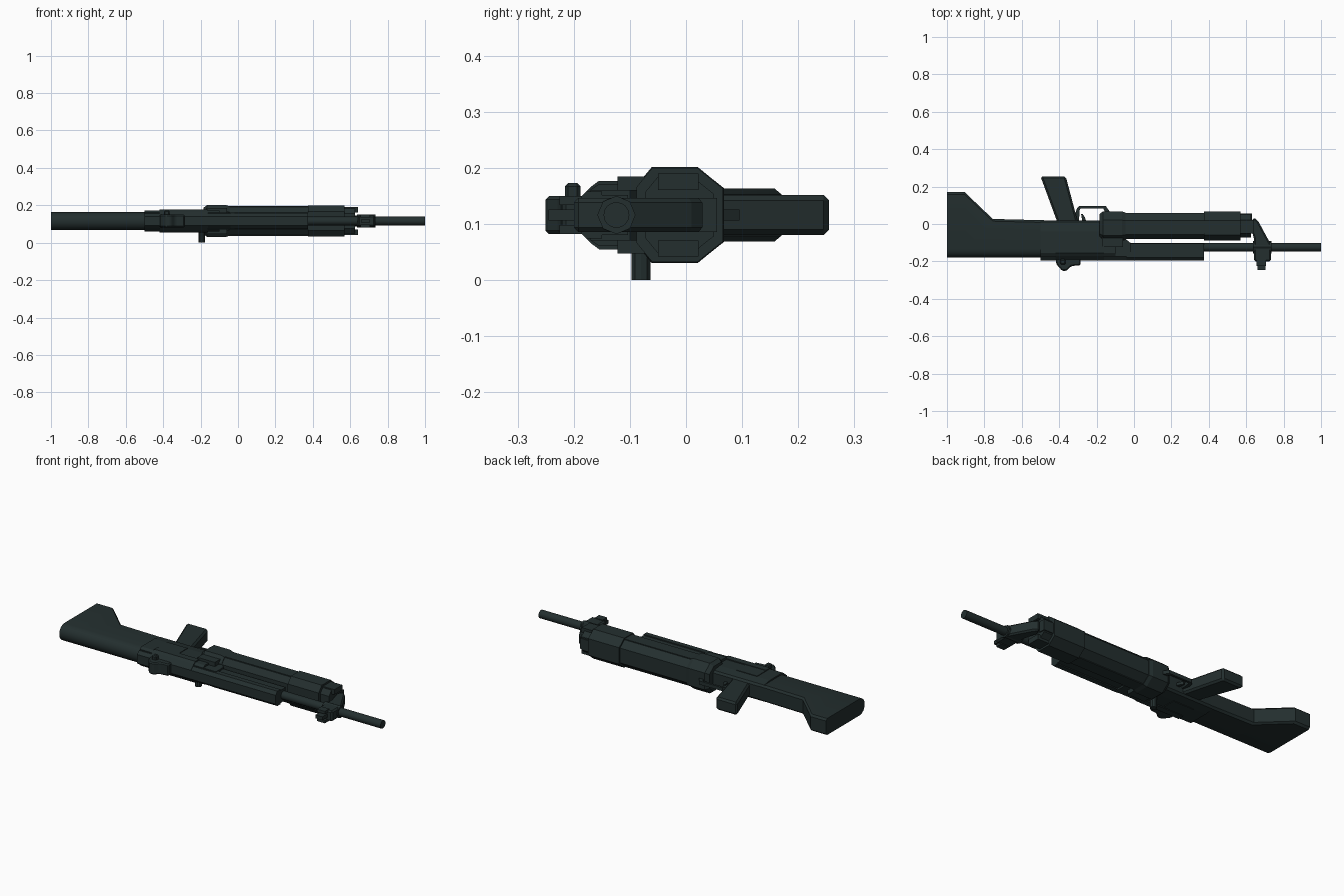
import bpy, bmesh, math

if "Cube" in bpy.data.objects:
    bpy.data.objects.remove(bpy.data.objects["Cube"])

CZ = 0.116  # mid plane of the rifle lying on its side


def material(name, rgb):
    m = bpy.data.materials.new(name)
    m.diffuse_color = (*rgb, 1)
    m.use_nodes = True
    m.node_tree.nodes["Principled BSDF"].inputs["Base Color"].default_value = m.diffuse_color
    return m


GREEN = material("dark green grey", (0.017, 0.028, 0.028))


def finish(name, bm, smooth=False, bevel=0):
    bmesh.ops.recalc_face_normals(bm, faces=bm.faces)
    me = bpy.data.meshes.new(name)
    bm.to_mesh(me)
    bm.free()
    me.materials.append(GREEN)
    ob = bpy.data.objects.new(name, me)
    bpy.context.collection.objects.link(ob)
    if bevel:
        b = ob.modifiers.new("bevel", 'BEVEL')
        b.width, b.segments, b.limit_method = bevel, 1, 'ANGLE'
    if smooth:
        bpy.context.view_layer.objects.active = ob
        ob.select_set(True)
        bpy.ops.object.shade_smooth_by_angle(angle=math.radians(35))
        ob.select_set(False)
    return ob


def loft(name, rings, smooth=False, bevel=0):
    bm = bmesh.new()
    rs = [[bm.verts.new(p) for p in r] for r in rings]
    n = len(rs[0])
    for a, b in zip(rs, rs[1:]):
        for i in range(n):
            bm.faces.new((a[i], a[(i + 1) % n], b[(i + 1) % n], b[i]))
    bm.faces.new(rs[0][::-1])
    bm.faces.new(rs[-1])
    return finish(name, bm, smooth, bevel)


def plate(name, pts, half, zc=CZ, bevel=0):
    """Side profile in x, y extruded through the thickness."""
    return loft(name, [[(x, y, z) for x, y in pts] for z in (zc - half, zc + half)], bevel=bevel)


def box(name, x0, x1, y0, y1, z0, z1, bevel=0):
    return plate(name, [(x0, y0), (x1, y0), (x1, y1), (x0, y1)], (z1 - z0) / 2, (z0 + z1) / 2, bevel)


def mirrored(half):
    """Half section (y, height above mid plane) mirrored to a closed ring."""
    return half + [(y, -h) for y, h in reversed(half)]


def bar(name, half, xs):
    ring = mirrored(half)
    return loft(name, [[(x, y, CZ + h) for y, h in ring] for x in xs])


def rod(name, x0, x1, y, r, sides=16):
    rings = [[(x, y + r * math.cos(2 * math.pi * i / sides), CZ + r * math.sin(2 * math.pi * i / sides))
              for i in range(sides)] for x in (x0, x1)]
    return loft(name, rings, smooth=True)


# Shoulder stock: rounded spine, lower edge drops to the toe
def stock_ring(x, low, w=0.047):
    arc = [(-0.135 - 0.045 * math.cos(a), w * math.sin(a))
           for a in [math.radians(d) for d in (9, 27, 45, 63, 90)]]
    return [(x, y, CZ + h) for y, h in mirrored(arc + [(low - 0.012, w), (low, w - 0.010)])]


loft("stock", [stock_ring(-1, 0.17), stock_ring(-0.905, 0.17),
               stock_ring(-0.755, 0.027), stock_ring(-0.48, 0.02)], smooth=True)

# Receiver body and its chamfered upper cover
bar("receiver", [(-0.17, 0.045), (-0.155, 0.055), (-0.04, 0.055), (0.01, 0.047), (0.02, 0.036)], (-0.5, -0.1))
bar("receiver_cover", [(-0.195, 0.025), (-0.17, 0.05), (-0.155, 0.061), (-0.12, 0.061)], (-0.42, -0.16))
bar("top_spine", [(-0.195, 0.025), (-0.175, 0.04), (-0.15, 0.04)], (-0.5, -0.02))
plate("receiver_nose", [(-0.2, -0.17), (-0.02, -0.17), (-0.02, -0.1), (-0.07, -0.06), (-0.2, 0.0)], 0.045)

# Pistol grip, trigger and guard
plate("pistol_grip", [(-0.5, 0.255), (-0.365, 0.255), (-0.30, 0.01), (-0.41, 0.01)], 0.036, bevel=0.01)
plate("trigger", [(-0.275, 0.01), (-0.255, 0.01), (-0.262, 0.035), (-0.275, 0.055), (-0.283, 0.052)], 0.008)
outer = [(-0.325, 0.01), (-0.305, 0.085), (-0.295, 0.095), (-0.15, 0.095), (-0.125, 0.06), (-0.125, 0.01)]
inner = [(-0.295, 0.01), (-0.29, 0.075), (-0.285, 0.083), (-0.165, 0.083), (-0.15, 0.055), (-0.15, 0.01)]
for i in range(5):
    plate("trigger_guard_%d" % i, [outer[i], outer[i + 1], inner[i + 1], inner[i]], 0.01)

# Handguard drum: rear collar, fluted body, front collar, tip
def oct_half(k, top=0.02):
    return [(-0.015 + (y + 0.015) * k, h * k) for y, h in
            [(-0.088, 0.05), (-0.06, 0.084), (top, 0.084), (0.042, 0.066), (0.066, 0.047)]]


def collar(name, rows):
    loft(name, [[(x, y, CZ + h) for y, h in mirrored(oct_half(k))] for x, k in rows])


collar("rear_collar", [(-0.185, 0.84), (-0.165, 1.02), (-0.065, 1.02), (-0.045, 0.94)])
collar("handguard", [(-0.06, 0.9), (0.39, 0.9)])
collar("front_collar", [(0.375, 1), (0.57, 1)])
collar("front_cap", [(0.57, 0.8), (0.625, 0.8)])
for s, side in ((1, "left"), (-1, "right")):
    def slab(name, x0, x1, y0, y1, h0, h1):
        box(side + name, x0, x1, y0, y1, *sorted((CZ + s * h0, CZ + s * h1)))
    slab("_handguard_rib", -0.06, 0.38, -0.052, 0.018, 0.07, 0.079)
    slab("_collar_lug", -0.17, -0.06, -0.122, -0.05, 0.035, 0.069)
    slab("_cap_lug", 0.57, 0.642, -0.05, 0.022, 0.045, 0.074)
    slab("_receiver_panel", -0.42, -0.29, -0.15, -0.04, 0.05, 0.058)
box("cap_lower_lug", 0.57, 0.63, 0.02, 0.055, CZ - 0.03, CZ + 0.03)

# Barrel with upper gas housing
rod("barrel", -0.1, 1.0, -0.124, 0.023)
bar("gas_housing", [(-0.195, 0.025), (-0.178, 0.042), (-0.15, 0.042), (-0.15, 0.036), (-0.103, 0.036)], (-0.04, 0.373))

# Front sight bracket with post and hood wings
plate("front_bracket", [(0.642, -0.2), (0.732, -0.2), (0.732, -0.11), (0.667, 0.01), (0.642, 0.035),
                        (0.62, 0.0), (0.642, -0.08)], 0.03, bevel=0.008)
rod("barrel_collar", 0.635, 0.735, -0.124, 0.034, 8)
box("front_sight_post", 0.66, 0.703, -0.245, -0.195, CZ - 0.01, CZ + 0.01)
for s in (-1, 1):
    box("front_sight_wing", 0.655, 0.705, -0.225, -0.185, CZ + s * 0.026 - 0.008, CZ + s * 0.026 + 0.008)

# Rear sight and windage knob
plate("rear_sight", [(-0.42, -0.185), (-0.415, -0.215), (-0.385, -0.25), (-0.36, -0.25),
                     (-0.335, -0.225), (-0.285, -0.22), (-0.285, -0.185)], 0.034, bevel=0.006)
box("windage_knob", -0.395, -0.365, -0.216, -0.188, CZ + 0.025, 0.173, bevel=0.006)

# Bolt handle pointing down to the ground plane
ring = [(-0.193 + 0.017 * math.cos(i * math.pi / 5), -0.08 + 0.018 * math.sin(i * math.pi / 5)) for i in range(10)]
plate("bolt_handle", ring, 0.035, 0.035)
